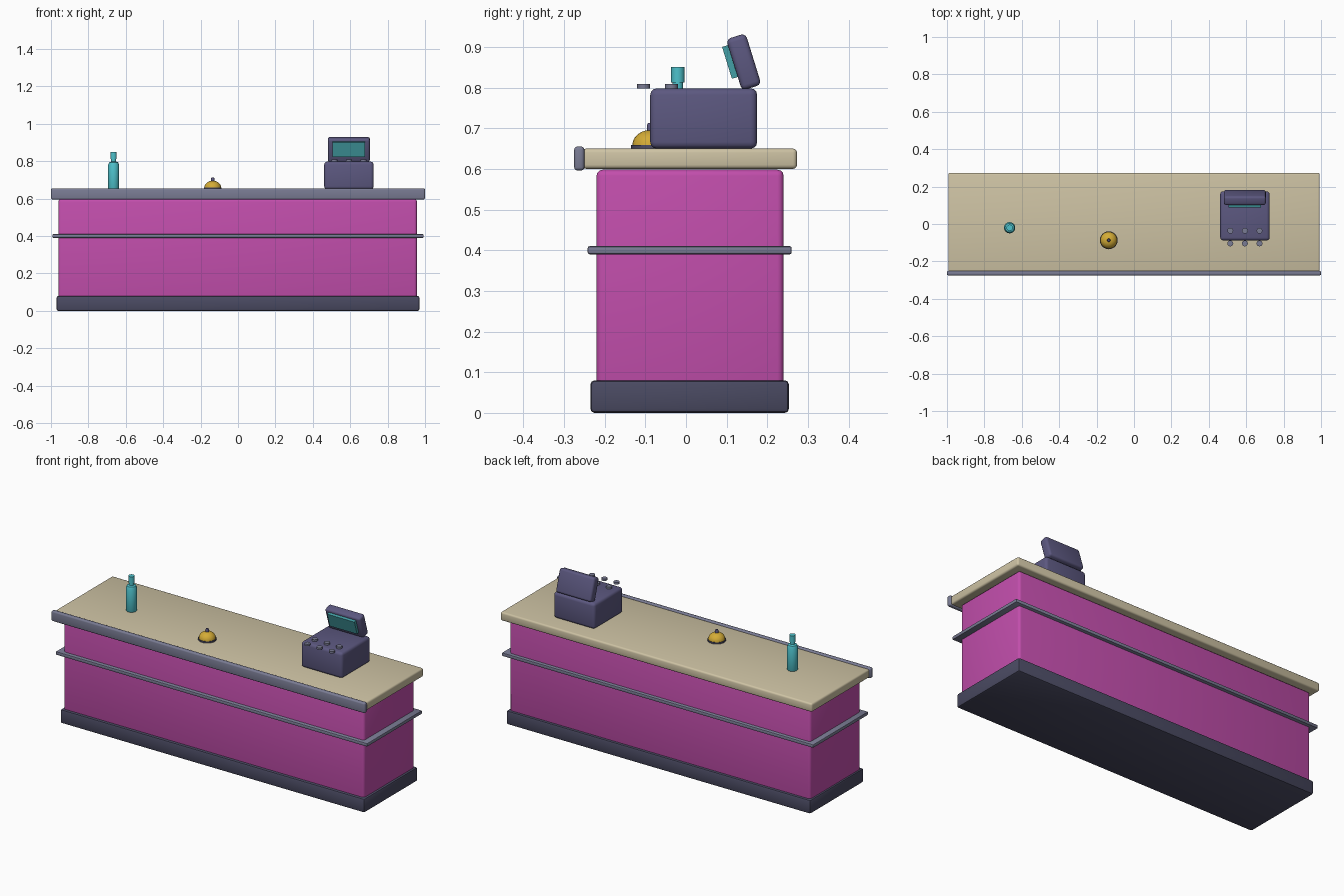
import bpy, bmesh, math
from mathutils import Matrix

if "Cube" in bpy.data.objects:
    bpy.data.objects.remove(bpy.data.objects["Cube"], do_unlink=True)


def material(name, *srgb):
    lin = [((c / 255 + 0.055) / 1.055) ** 2.4 for c in srgb]
    m = bpy.data.materials.new(name)
    m.use_nodes = True
    m.diffuse_color = (*lin, 1)
    m.node_tree.nodes["Principled BSDF"].inputs["Base Color"].default_value = (*lin, 1)
    return m


magenta = material("magenta panel", 194, 78, 172)
beige = material("beige worktop", 206, 195, 164)
steel = material("grey metal", 122, 124, 148)
charcoal = material("dark plinth", 74, 74, 98)
purple = material("dark purple plastic", 92, 88, 128)
screen_teal = material("teal screen", 68, 160, 166)
aqua = material("aqua bottle", 78, 194, 204)
gold = material("gold bell", 212, 172, 54)


def finish(ob, mat):
    ob.data.materials.append(mat)
    bpy.ops.object.select_all(action="DESELECT")
    ob.select_set(True)
    bpy.context.view_layer.objects.active = ob
    bpy.ops.object.shade_smooth_by_angle(angle=math.radians(40))
    return ob


def add_mesh(name, bm):
    me = bpy.data.meshes.new(name)
    bm.to_mesh(me)
    bm.free()
    ob = bpy.data.objects.new(name, me)
    bpy.context.collection.objects.link(ob)
    return ob


def box(name, x, y, z, mat, bevel, segments=3):
    """Rounded box from (min, max) ranges."""
    spans = (x, y, z)
    size = [b - a for a, b in spans]
    bm = bmesh.new()
    bmesh.ops.create_cube(bm, size=1, matrix=Matrix.Diagonal((*size, 1)))
    if bevel:
        bmesh.ops.bevel(bm, geom=bm.edges[:], offset=bevel, segments=segments,
                        profile=0.5, affect="EDGES")
    ob = add_mesh(name, bm)
    ob.location = [(a + b) / 2 for a, b in spans]
    return finish(ob, mat)


def lathe(name, profile, loc, mat, sides=24):
    """Spin a (radius, height) profile about the vertical axis."""
    bm = bmesh.new()
    vs = [bm.verts.new((r, 0, z)) for r, z in profile]
    edges = [bm.edges.new(p) for p in zip(vs, vs[1:])]
    bmesh.ops.spin(bm, geom=vs + edges, axis=(0, 0, 1), cent=(0, 0, 0),
                   angle=math.tau, steps=sides)
    bmesh.ops.remove_doubles(bm, verts=bm.verts[:], dist=1e-5)
    bmesh.ops.recalc_face_normals(bm, faces=bm.faces[:])
    ob = add_mesh(name, bm)
    ob.location = loc
    return finish(ob, mat)


# Counter
box("plinth", (-0.97, 0.97), (-0.235, 0.253), (0, 0.08), charcoal, 0.01, 2)
box("counter_body", (-0.96, 0.957), (-0.22, 0.24), (0.02, 0.598), magenta, 0.015)
box("belt_rail", (-0.993, 0.993), (-0.242, 0.26), (0.39, 0.41), steel, 0.005, 2)
box("worktop", (-0.993, 0.993), (-0.255, 0.273), (0.6, 0.65), beige, 0.01)
box("front_edge_trim", (-1, 1), (-0.275, -0.25), (0.596, 0.655), steel, 0.008)

# Cash register
REG_X = 0.593
box("register_body", (0.461, 0.725), (-0.088, 0.175), (0.65, 0.798), purple, 0.016)
tilt = Matrix.Translation((REG_X, 0.142, 0.863)) @ Matrix.Rotation(0.3, 4, "X")
head = box("register_display", (-0.112, 0.112), (-0.025, 0.025), (-0.066, 0.066),
           purple, 0.012)
head.matrix_world = tilt
panel = box("register_screen", (-0.087, 0.087), (-0.04, -0.02), (-0.031, 0.051),
            screen_teal, 0)
panel.matrix_world = tilt @ Matrix.Translation(panel.location)
for row, y in (("front", -0.104), ("back", -0.036)):
    for i in range(3):
        lathe(f"{row}_key_{i + 1}", [(0, 0), (0.016, 0), (0.016, 0.011), (0, 0.011)],
              (REG_X + (i - 1) * 0.078, y, 0.798), steel, 12)

# Service bell
bell = (-0.135, -0.087, 0.65)
lathe("bell_base", [(0, 0), (0.048, 0), (0.048, 0.009), (0, 0.009)], bell, charcoal)
arc = [math.radians(a) for a in range(0, 91, 15)]
lathe("bell_dome", [(0, 0.008)] + [(0.045 * math.cos(a), 0.008 + 0.038 * math.sin(a))
                                   for a in arc], bell, gold)
lathe("bell_button", [(0, 0.04), (0.009, 0.04), (0.009, 0.058), (0.006, 0.063), (0, 0.063)],
      bell, purple, 12)

# Bottle
bottle = (-0.665, -0.02, 0.65)
lathe("bottle_body", [(0, 0), (0.027, 0), (0.03, 0.006), (0.03, 0.128), (0.024, 0.144),
                      (0.013, 0.148), (0.013, 0.17), (0, 0.17)], bottle, aqua)
lathe("bottle_cap", [(0, 0.162), (0.0165, 0.162), (0.0165, 0.2), (0, 0.2)], bottle, aqua)
